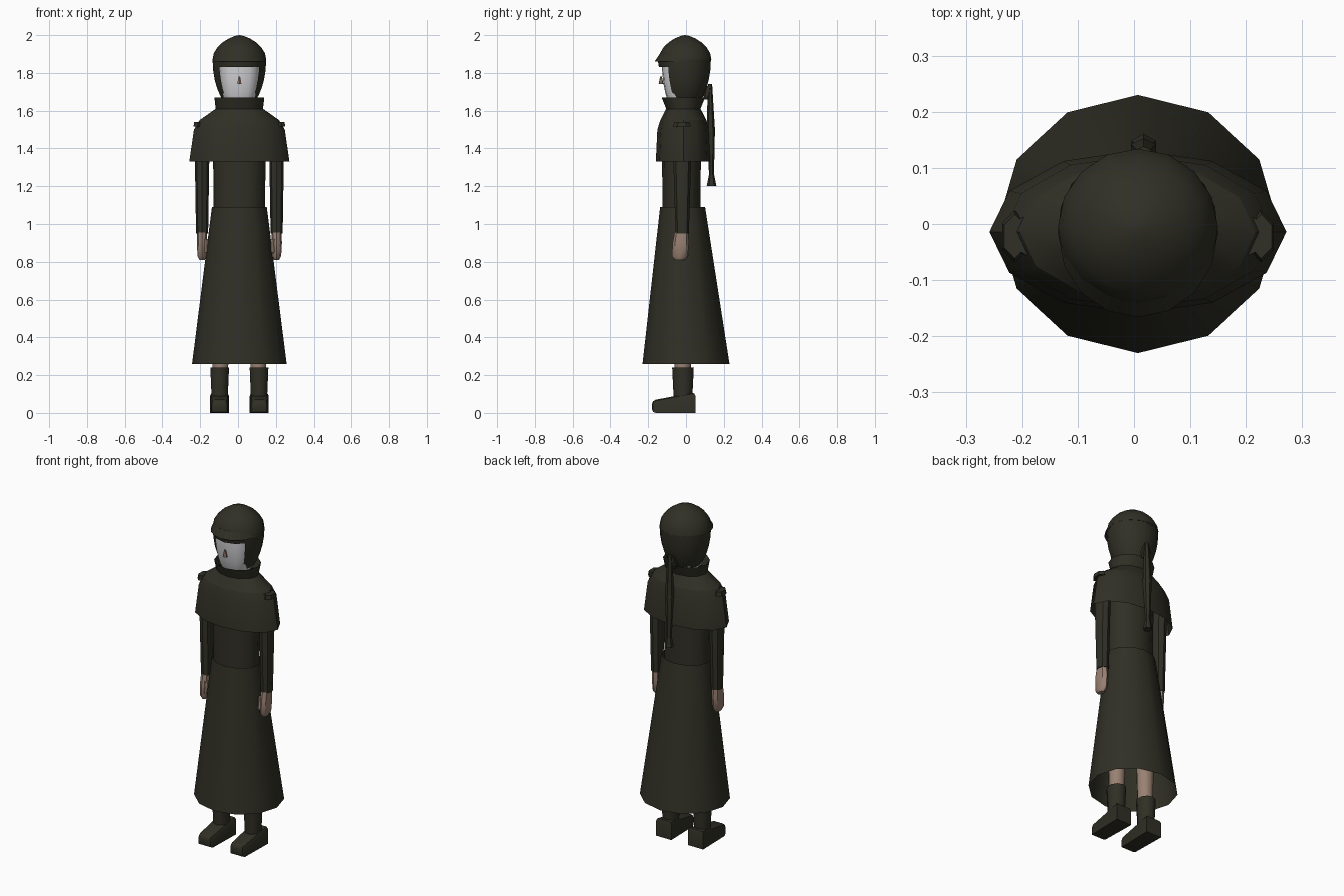
import bpy
import bmesh
import math

if "Cube" in bpy.data.objects:
    bpy.data.objects.remove(bpy.data.objects["Cube"], do_unlink=True)

MIDDLE = 0.007  # the figure stands slightly off the axis


def make_material(name, red, green, blue):
    mat = bpy.data.materials.new(name)
    mat.use_nodes = True
    colour = (red, green, blue, 1)
    mat.diffuse_color = colour
    shader = mat.node_tree.nodes["Principled BSDF"]
    shader.inputs["Base Color"].default_value = colour
    return mat


cloth = make_material("dark olive cloth", 0.03, 0.029, 0.019)
skin = make_material("skin", 0.32, 0.22, 0.17)
pale = make_material("pale face", 0.66, 0.66, 0.68)


def add_object(name, bm, mat, mirrored=False):
    """Turn a bmesh into a placed, shaded object, doubled across the body if asked."""
    bmesh.ops.recalc_face_normals(bm, faces=bm.faces)
    mesh = bpy.data.meshes.new(name)
    bm.to_mesh(mesh)
    bm.free()
    mesh.materials.append(mat)
    mesh.shade_smooth()
    mesh.set_sharp_from_angle(angle=math.radians(40))
    part = bpy.data.objects.new(name, mesh)
    part.location.x = MIDDLE
    bpy.context.collection.objects.link(part)
    if mirrored:
        part.modifiers.new("other side", "MIRROR")
    return part


def soften(value, power):
    """Raise to a power but keep the sign, which squares off a circle."""
    return math.copysign(abs(value) ** power, value)


def column(name, mat, profile, x=0, y=0, depth=(1, 1), lean=0, sides=12,
           opening=0, squareness=1, capped=True, mirrored=False):
    """Stack elliptical rings of (height, half width).

    depth is the depth-to-width ratio at both ends, lean moves the top along y,
    and opening is the angle left open at the front.
    """
    bm = bmesh.new()
    bottom, top = profile[0][0], profile[-1][0]
    sweep = math.tau - opening
    points = sides + 1 if opening else sides
    rings = []
    for height, width in profile:
        along = (height - bottom) / (top - bottom)
        ratio = depth[0] + (depth[1] - depth[0]) * along
        ring = []
        for step in range(points):
            angle = (opening - math.pi) / 2 + sweep * step / sides
            across = soften(math.cos(angle), squareness) * width
            forward = soften(math.sin(angle), squareness) * width * ratio
            ring.append(bm.verts.new((x + across, y + lean * along + forward, height)))
        rings.append(ring)
    for lower, upper in zip(rings, rings[1:]):
        for step in range(sides):
            after = (step + 1) % points
            bm.faces.new((lower[step], lower[after], upper[after], upper[step]))
    if capped:
        bm.faces.new(rings[0])
        bm.faces.new(rings[-1])
    return add_object(name, bm, mat, mirrored)


def rounded(widest, tip, width, power, reach=1, steps=6):
    """Profile that curves in from its widest height towards a tip."""
    profile = []
    for step in range(steps + 1):
        t = math.sin(math.pi / 2 * step / steps) * reach
        height = widest + (tip - widest) * t
        profile.append((height, width * (1 - t * t) ** power + 0.002))
    return profile


def boot_foot(name, mat, x, heel, toe, width, height):
    """Block with a lowered, narrowed toe and cut corners."""
    bm = bmesh.new()
    bmesh.ops.create_cube(bm, size=1)
    for vert in bm.verts:
        front, high = vert.co.y < 0, vert.co.z > 0
        vert.co.x = x + vert.co.x * width * (0.9 if front else 1)
        vert.co.y = toe if front else heel
        vert.co.z = height * (0.6 if front else 1) if high else 0
    edges = [e for e in bm.edges if all(v.co.y < 0 or v.co.z > 0 for v in e.verts)]
    bmesh.ops.bevel(bm, geom=edges, offset=0.02, segments=2, profile=0.5,
                    affect="EDGES", clamp_overlap=True)
    return add_object(name, bm, mat, mirrored=True)


# Clothing on the body
column("skirt", cloth, [(0.26, 0.25), (1.09, 0.145)], depth=(0.92, 0.82), lean=-0.018,
       capped=False)
column("torso", cloth, [(1.05, 0.135), (1.45, 0.14)], y=-0.024, depth=(0.74, 0.74))
column("cape", cloth, [(1.33, 0.265), (1.5, 0.24), (1.55, 0.21)], y=-0.014,
       depth=(0.55, 0.58), capped=False)
column("collar", cloth, [(1.55, 0.21), (1.61, 0.125), (1.67, 0.132)], y=-0.014,
       depth=(0.58, 0.87), capped=False)

# Neck and face
column("neck", skin, [(1.5, 0.06), (1.72, 0.06)], y=0.01)
column("face", pale, rounded(widest=1.86, tip=1.58, width=0.108, power=0.4, reach=0.8),
       y=-0.012, depth=(1.05, 1.05), sides=16, squareness=0.7)
column("nose", skin, [(1.74, 0.013), (1.78, 0.005)], y=-0.132, sides=6)

# Headwear: hood open at the face, band over the brow, domed cap with a brim
column("hood", cloth, rounded(widest=1.87, tip=1.6, width=0.14, power=0.5, reach=0.8),
       y=-0.005, depth=(0.96, 0.96), sides=14, opening=1.7, capped=False)
column("brow_band", cloth, [(1.83, 0.128), (1.87, 0.135)], y=-0.015)
column("cap", cloth, rounded(widest=1.87, tip=2, width=0.14, power=0.7),
       y=-0.005, depth=(0.98, 0.98), sides=16)
column("cap_brim", cloth, [(1.86, 0.142), (1.9, 0.13)], y=-0.017, lean=0.01,
       depth=(1.05, 1.02), sides=16)

# Hanging braid at the back
column("braid", cloth, [(1.25, 0.014), (1.5, 0.026), (1.74, 0.014)], x=0.01, y=0.135,
       lean=-0.008, depth=(0.9, 0.8), sides=6)
column("braid_tail", cloth, [(1.2, 0.026), (1.26, 0.014)], x=0.01, y=0.135, sides=6)
column("braid_knot", cloth, [(1.66, 0.018), (1.69, 0.03), (1.73, 0.02)], x=0.005, y=0.105,
       lean=0.015, depth=(0.7, 0.7), sides=6)

# Arms, mirrored
column("sleeves", cloth, [(0.95, 0.032), (1.46, 0.04), (1.54, 0.028)], x=0.197, y=-0.02,
       depth=(1.1, 1.3), sides=8, mirrored=True)
column("shoulder_tabs", cloth, [(1.515, 0.026), (1.54, 0.022)], x=0.22, y=-0.022,
       depth=(1.8, 1.8), sides=6, mirrored=True)
column("hands", skin, [(0.81, 0.014), (0.83, 0.024), (0.9, 0.028), (0.955, 0.026)],
       x=0.197, y=-0.034, depth=(1.8, 1.4), lean=0.01, sides=8, mirrored=True)
column("thumbs", skin, [(0.85, 0.009), (0.92, 0.013)], x=0.177, y=-0.062, lean=0.01,
       sides=6, mirrored=True)

# Legs and boots, mirrored
column("legs", skin, [(0.2, 0.042), (0.85, 0.06)], x=0.1, y=-0.018, sides=10, mirrored=True)
column("boot_shafts", cloth, [(0.06, 0.044), (0.24, 0.052)], x=0.104, y=-0.016,
       depth=(1.1, 1.1), sides=10, mirrored=True)
boot_foot("boot_feet", cloth, x=0.105, heel=0.05, toe=-0.18, width=0.1, height=0.11)
